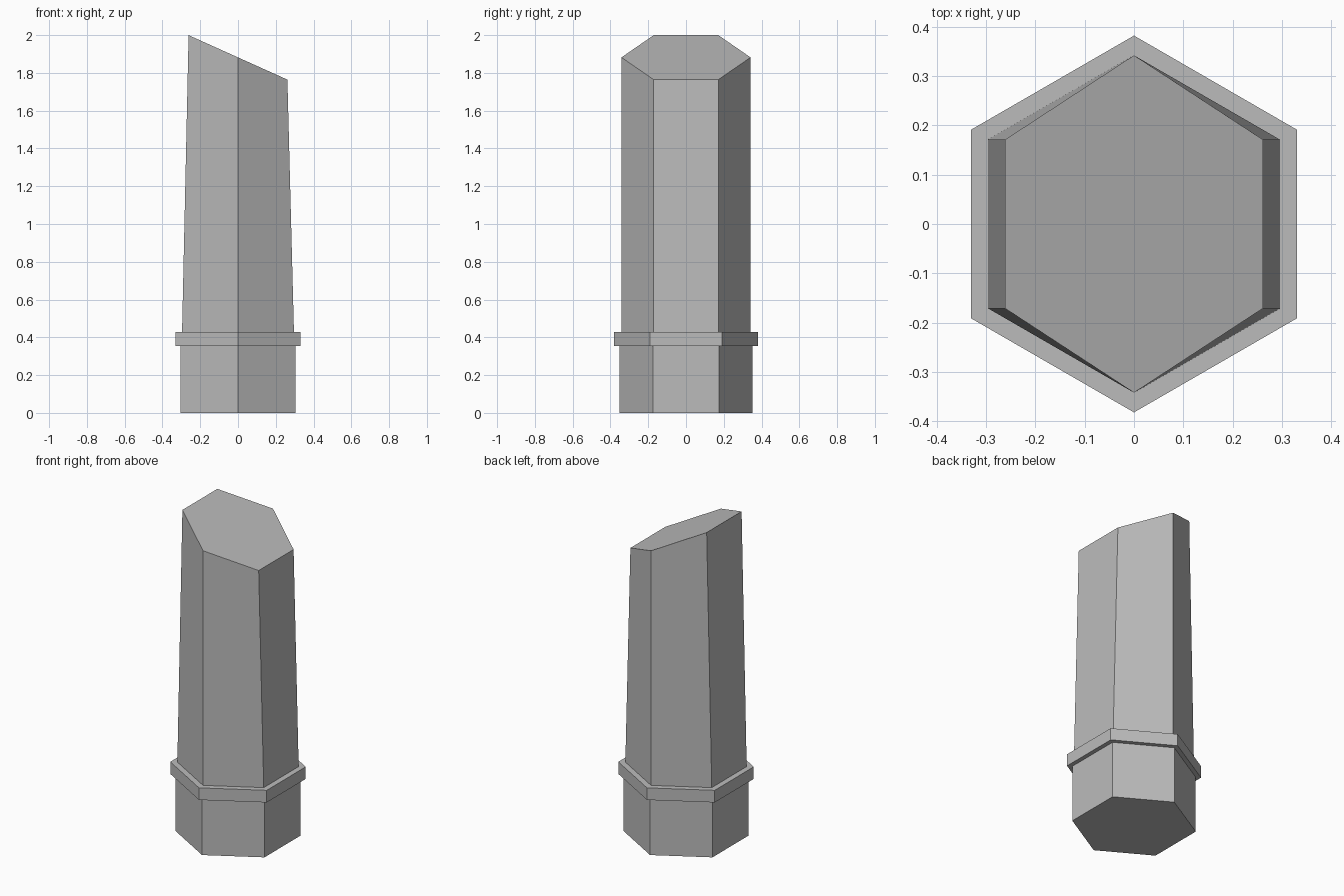
import bpy
import bmesh
from math import cos, sin, radians

cube = bpy.data.objects.get("Cube")
if cube:
    bpy.data.objects.remove(cube, do_unlink=True)

# One plain grey for the whole model
GREY = (0.5, 0.5, 0.5, 1.0)
grey = bpy.data.materials.new("plain_grey")
grey.use_nodes = True
grey.diffuse_color = GREY
grey.node_tree.nodes["Principled BSDF"].inputs["Base Color"].default_value = GREY


def hexagon(radius, z, narrow=1.0, slope=0.0):
    """Hexagon with corners on the y axis, narrowed along x and tilted by slope."""
    points = []
    for i in range(6):
        a = radians(30 + 60 * i)
        x = radius * cos(a) * narrow
        points.append((x, radius * sin(a), z + slope * x))
    return points


def hex_prism(name, lower, upper):
    """Closed six-sided solid between two hexagons."""
    bm = bmesh.new()
    low = [bm.verts.new(p) for p in lower]
    high = [bm.verts.new(p) for p in upper]
    bm.faces.new(low[::-1])
    bm.faces.new(high)
    for i in range(6):
        j = (i + 1) % 6
        bm.faces.new((low[i], low[j], high[j], high[i]))
    mesh = bpy.data.meshes.new(name)
    bm.to_mesh(mesh)
    bm.free()
    mesh.materials.append(grey)
    obj = bpy.data.objects.new(name, mesh)
    bpy.context.collection.objects.link(obj)
    return obj


BASE_TOP, COLLAR_TOP = 0.353, 0.428

# Base block
hex_prism("base", hexagon(0.352, 0), hexagon(0.352, BASE_TOP))

# Projecting collar
hex_prism("collar", hexagon(0.382, BASE_TOP), hexagon(0.382, COLLAR_TOP))

# Tapered shaft with a slanted top
hex_prism("shaft", hexagon(0.342, COLLAR_TOP),
          hexagon(0.342, 1.882, narrow=0.883, slope=-0.45))
